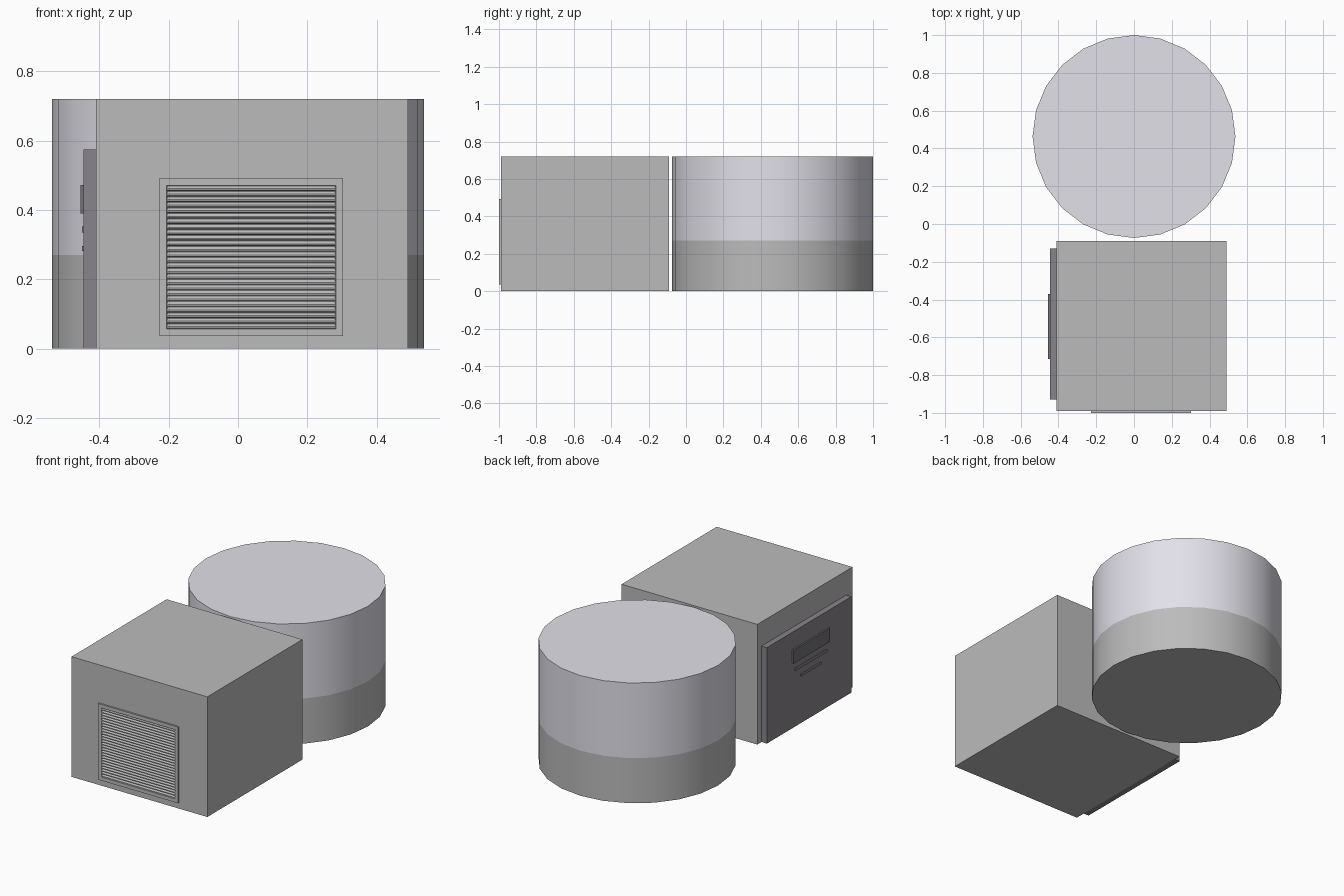
import bpy, bmesh, math

if "Cube" in bpy.data.objects:
    bpy.data.objects.remove(bpy.data.objects["Cube"])


def material(name, rgb):
    m = bpy.data.materials.new(name)
    m.diffuse_color = (*rgb, 1)
    m.use_nodes = True
    m.node_tree.nodes["Principled BSDF"].inputs["Base Color"].default_value = m.diffuse_color
    return m


def make_object(name, bm, mats=()):
    bmesh.ops.recalc_face_normals(bm, faces=bm.faces[:])
    me = bpy.data.meshes.new(name)
    bm.to_mesh(me)
    bm.free()
    ob = bpy.data.objects.new(name, me)
    bpy.context.collection.objects.link(ob)
    for m in mats:
        me.materials.append(m)
    return ob


def box(name, x, y, z, mats=()):
    bm = bmesh.new()
    bmesh.ops.create_cube(bm, size=1)
    for v in bm.verts:
        v.co = [(a + b) / 2 + c * (b - a) for (a, b), c in zip((x, y, z), v.co)]
    return make_object(name, bm, mats)


grey = material("plain_grey", (0.5, 0.5, 0.5))
pale = material("pale_lavender", (0.76, 0.75, 0.82))
dark = material("dark_door", (0.25, 0.235, 0.26))
darker = material("dark_trim", (0.17, 0.16, 0.18))

# Main block
box("main_block", (-0.41, 0.49), (-0.99, -0.09), (0, 0.72), [grey])

# Round tower: grey base band, pale upper band
SIDES, R, CY = 24, 0.537, 0.463
bm = bmesh.new()
rings = [[bm.verts.new((R * math.cos(2 * math.pi * i / SIDES),
                        CY + R * math.sin(2 * math.pi * i / SIDES), z))
          for i in range(SIDES)] for z in (0, 0.27, 0.72)]
for k in range(2):
    for i in range(SIDES):
        j = (i + 1) % SIDES
        f = bm.faces.new((rings[k][i], rings[k][j], rings[k + 1][j], rings[k + 1][i]))
        f.material_index = k
bm.faces.new(rings[0])
bm.faces.new(rings[2]).material_index = 1
tower = make_object("round_tower", bm, [grey, pale])
bpy.context.view_layer.objects.active = tower
tower.select_set(True)
bpy.ops.object.shade_smooth_by_angle(angle=math.radians(30))

# Door with a raised window and two trim bars
box("door", (-0.445, -0.405), (-0.93, -0.13), (0, 0.575), [dark])
box("door_window", (-0.455, -0.44), (-0.715, -0.37), (0.39, 0.472), [darker])
box("door_bar_upper", (-0.45, -0.44), (-0.695, -0.395), (0.335, 0.352), [dark])
box("door_bar_lower", (-0.45, -0.44), (-0.64, -0.45), (0.282, 0.296), [dark])

# Vent frame: square ring set on the front wall
X0, X1, Z0, Z1 = -0.227, 0.303, 0.036, 0.492
T = 0.021
bm = bmesh.new()


def loop(inset, y):
    a, b, c, d = X0 + inset, X1 - inset, Z0 + inset, Z1 - inset
    return [bm.verts.new((x, y, z)) for x, z in ((a, c), (b, c), (b, d), (a, d))]


loops = [loop(0, -0.989), loop(0, -1.0), loop(T, -1.0), loop(T + 0.003, -0.989)]
for p, q in zip(loops, loops[1:] + loops[:1]):
    for i in range(4):
        j = (i + 1) % 4
        bm.faces.new((p[i], p[j], q[j], q[i]))
make_object("vent_frame", bm, [grey])

# Louvres: wedge-shaped slats repeated up the opening
SLATS = 26
pitch = (Z1 - Z0 - 2 * T) / SLATS
bm = bmesh.new()
for s in range(SLATS):
    z = Z0 + T + s * pitch
    prof = [(-0.9895, z), (-0.998, z + 0.15 * pitch),
            (-0.998, z + 0.4 * pitch), (-0.9895, z + pitch * 0.95)]
    ends = [[bm.verts.new((x, y, zz)) for y, zz in prof] for x in (X0 + T, X1 - T)]
    for e in ends:
        bm.faces.new(e)
    for i in range(4):
        j = (i + 1) % 4
        bm.faces.new((ends[0][i], ends[0][j], ends[1][j], ends[1][i]))
make_object("vent_louvres", bm, [grey])
